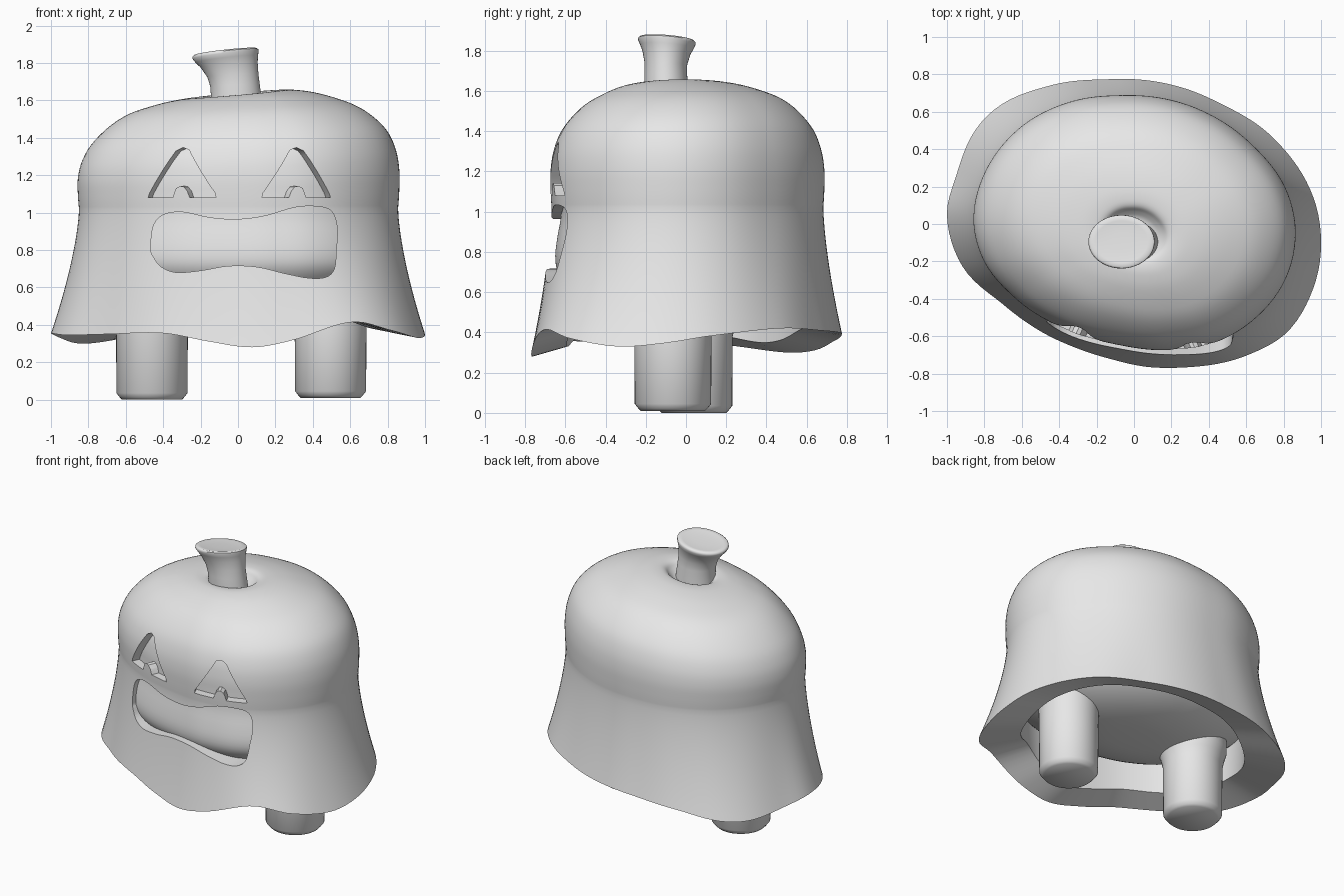
import bpy, bmesh, math
from mathutils import Vector

if "Cube" in bpy.data.objects:
    bpy.data.objects.remove(bpy.data.objects["Cube"])

N = 128
grey = bpy.data.materials.new("plain_grey")
grey.diffuse_color = (0.8, 0.8, 0.8, 1)
grey.use_nodes = True
grey.node_tree.nodes["Principled BSDF"].inputs["Base Color"].default_value = grey.diffuse_color

# Outline control points: belly (x, y) and wavy hem (x, y, z)
BELLY = [(-.857, .02), (-.8, -.2), (-.632, -.398), (-.39, -.552), (-.1, -.642), (.2, -.672),
         (.42, -.637), (.625, -.523), (.805, -.303), (.863, -.05), (.812, .185), (.613, .44),
         (.31, .628), (-.05, .688), (-.34, .653), (-.612, .512), (-.8, .268)]
HEM = [(-1, .05, .355), (-.915, -.23, .345), (-.7, -.43, .35), (-.4, -.625, .355),
       (-.15, -.715, .31), (.08, -.765, .28), (.3, -.765, .32), (.61, -.7, .415),
       (.82, -.577, .37), (.96, -.34, .33), (1, -.12, .345), (.96, .14, .385),
       (.74, .465, .42), (.42, .665, .41), (-.1, .775, .39), (-.45, .74, .36),
       (-.715, .635, .31), (-.85, .5, .30), (-.95, .26, .33)]


def outline(pts):
    """Smooth closed polar curve through the points, sampled at N angles."""
    k = sorted((math.atan2(p[1], p[0]), math.hypot(p[0], p[1]), p[2] if len(p) > 2 else 0)
               for p in pts)
    full = 2 * math.pi
    k = ([(a - full, r, z) for a, r, z in k[-3:]] + k + [(a + full, r, z) for a, r, z in k[:3]])
    out = []
    for j in range(N):
        a = -math.pi + full * j / N
        i = max(n for n in range(1, len(k) - 2) if k[n][0] <= a)
        h = k[i + 1][0] - k[i][0]
        t = (a - k[i][0]) / h
        vals = []
        for c in (1, 2):
            m0 = (k[i + 1][c] - k[i - 1][c]) / (k[i + 1][0] - k[i - 1][0]) * h
            m1 = (k[i + 2][c] - k[i][c]) / (k[i + 2][0] - k[i][0]) * h
            vals.append((2*t**3 - 3*t*t + 1) * k[i][c] + (t**3 - 2*t*t + t) * m0
                        + (3*t*t - 2*t**3) * k[i + 1][c] + (t**3 - t*t) * m1)
        out.append(Vector((vals[0] * math.cos(a), vals[0] * math.sin(a), vals[1])))
    return out


def loft(name, rings):
    """Skin a stack of equal rings and cap both ends."""
    bm = bmesh.new()
    vs = [[bm.verts.new(p) for p in ring] for ring in rings]
    n = len(rings[0])
    for a, b in zip(vs, vs[1:]):
        for i in range(n):
            bm.faces.new((a[i], a[(i + 1) % n], b[(i + 1) % n], b[i]))
    bm.faces.new(vs[0])
    bm.faces.new(vs[-1])
    bmesh.ops.recalc_face_normals(bm, faces=bm.faces)
    me = bpy.data.meshes.new(name)
    bm.to_mesh(me)
    bm.free()
    me.materials.append(grey)
    ob = bpy.data.objects.new(name, me)
    bpy.context.collection.objects.link(ob)
    return ob


def smooth(ob, angle=35):
    bpy.ops.object.select_all(action='DESELECT')
    ob.select_set(True)
    bpy.context.view_layer.objects.active = ob
    bpy.ops.object.shade_smooth_by_angle(angle=math.radians(angle))


belly, hem = outline(BELLY), outline(HEM)


def belly_ring(f, z, k=0):
    """Scaled belly outline, leaning towards the crown; k shifts and tilts the stem hollow."""
    w = min(max((z - .95) / .5, 0), 1)
    w = w * w * (3 - 2 * w)
    return [Vector((p.x * f, p.y * f - .05 * k,
                    z + w * f * ((.055 + .04 * k) * p.x + (.012 + .02 * k) * p.y)))
            for p in belly]


def resample(prof, steps=4):
    """Round a (scale, height) profile with a Catmull-Rom curve."""
    p = [prof[0]] + prof + [prof[-1]]
    out = []
    for i in range(1, len(p) - 2):
        for s in range(steps):
            t = s / steps
            out.append(tuple(.5 * (2*b + (c - a)*t + (2*a - 5*b + 4*c - d)*t*t
                                   + (3*b - a - 3*c + d)*t**3)
                             for a, b, c, d in zip(p[i-1], p[i], p[i+1], p[i+2])))
    return out + [prof[-1]]


# Hood: sunken crown, dome, flared skirt, thick rim, inner wall
crown = [(.03, 1.565), (.12, 1.57), (.17, 1.595), (.21, 1.625), (.27, 1.634), (.36, 1.63),
         (.5, 1.608), (.68, 1.559), (.81, 1.493), (.92, 1.4), (.978, 1.3), (1, 1.2),
         (.999, 1.1), (.992, 1.02)]
rings = [belly_ring(f, z, min(max((.65 - f) / .4, 0), 1)) for f, z in resample(crown)]
for i in range(1, 19):
    s = 1 - i / 18
    t = (1 - s) ** 1.5
    ring = []
    for b, h in zip(belly, hem):
        p = (b * .992).lerp(h, t)
        p.z = h.z + (1.02 - h.z) * s
        ring.append(p)
    rings.append(ring)
rings.append([Vector((b.x * .88, b.y * .88, h.z + .05)) for b, h in zip(belly, hem)])
rings += [belly_ring(f, z) for f, z in ((.89, .6), (.89, 1.2), (.83, 1.36), (.7, 1.44), (.4, 1.5))]
hood = loft("hood", rings)

# Face openings
MOUTH = [(-.465, .8), (-.455, .92), (-.405, .985), (-.3, 1.003), (-.15, .972), (0, .963),
         (.15, .983), (.3, 1.027), (.42, 1.033), (.5, 1.008), (.53, .92), (.525, .8),
         (.515, .7), (.47, .655), (.38, .65), (.25, .675), (.1, .71), (-.05, .715),
         (-.2, .69), (-.33, .68), (-.41, .71), (-.45, .76)]
EYE = [(-.48, 1.08), (-.47, 1.105), (-.335, 1.33), (-.3, 1.348), (-.265, 1.335), (-.12, 1.105),
       (-.115, 1.08), (-.25, 1.08), (-.262, 1.115), (-.28, 1.138), (-.3, 1.142),
       (-.322, 1.13), (-.332, 1.105), (-.34, 1.08)]


def round_outline(pts, steps):
    n = len(pts)
    return [p for i in range(n)
            for p in resample([pts[(i + j) % n] for j in range(-1, 3)], steps)[steps:2 * steps]]


def cut(name, pts, shear, wall):
    """Cut an outline through the front; walls slant sideways from the surface y = wall(x)."""
    c = loft(name, [[(x + shear * (y - wall(x)), y, z) for x, z in pts] for y in (-1, -.15)])
    c.hide_render = True
    m = hood.modifiers.new(name, 'BOOLEAN')
    m.object, m.operation, m.solver = c, 'DIFFERENCE', 'EXACT'
    bpy.context.view_layer.objects.active = hood
    bpy.ops.object.modifier_apply(modifier=name)
    bpy.data.objects.remove(c)


cut("mouth_cutter", round_outline(MOUTH, 4), 0, lambda x: 0)
cut("left_eye_cutter", EYE, .45, lambda x: -.5 - .36 * (x + .48))
cut("right_eye_cutter", [(.01 - x, z) for x, z in EYE], -.45, lambda x: -.665 + .2 * (x - .125))
smooth(hood)

# Rounded inner body seen through the face openings and from below
core = [(.08, .44), (.3, .447), (.5, .475), (.66, .52), (.79, .58), (.89, .645), (.95, .71),
        (.965, .78), (.95, .87), (.922, .98), (.915, 1.1), (.91, 1.2), (.86, 1.34), (.7, 1.42),
        (.3, 1.47)]
smooth(loft("inner_body", [belly_ring(f, z) for f, z in resample(core, 3)]), 60)


def ellipse(cx, cy, z, rx, ry, tx=0, ty=0, n=48):
    a = [2 * math.pi * i / n for i in range(n)]
    return [(cx + rx * math.cos(t), cy + ry * math.sin(t),
             z + tx * rx * math.cos(t) + ty * ry * math.sin(t)) for t in a]


# Legs with bevelled feet; the left one swells where it joins the body
for name, x, y, z, top in (("left_leg", -.46, .04, 0, .22), ("right_leg", .495, -.065, .01, .195)):
    smooth(loft(name, [ellipse(x, y, h, r, r) for h, r in
                       ((z, .16), (z + .012, .172), (z + .035, .19), (.38, .192),
                        (.44, (.192 + top) / 2), (.49, top), (.6, top))]), 75)

# Flared, leaning stem
stem = [(0, -.095, 1.5, .14, .11), (-.008, -.098, 1.6, .135, .11), (-.016, -.1, 1.68, .132, .106),
        (-.028, -.1, 1.735, .137, .106), (-.048, -.097, 1.79, .153, .119),
        (-.06, -.095, 1.82, .167, .133), (-.067, -.095, 1.842, .177, .143),
        (-.067, -.095, 1.854, .176, .142), (-.067, -.095, 1.861, .166, .133),
        (-.067, -.095, 1.858, .14, .112), (-.067, -.095, 1.855, .06, .05)]
smooth(loft("stem", [ellipse(*s, .11 * min(1, i / 5), -.08 * min(1, i / 5))
                     for i, s in enumerate(stem)]), 50)
